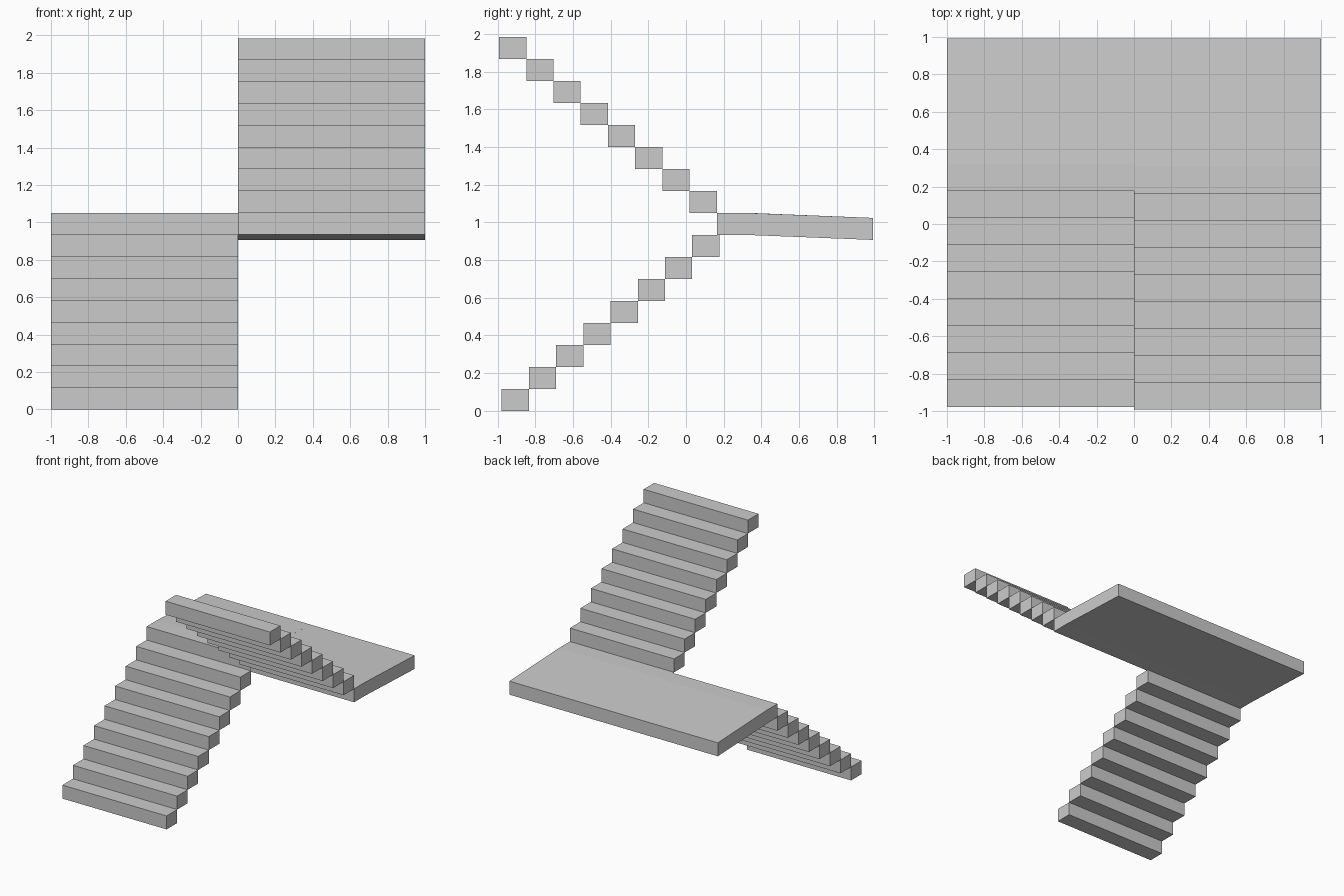
import bpy, bmesh

if "Cube" in bpy.data.objects:
    bpy.data.objects.remove(bpy.data.objects["Cube"])

RISE = 1.984 / 17      # height of one step
RUN = 0.1444           # depth of one step


def prism(name, corners, z_bottom):
    """Solid from a plan outline (x, y, z offset), one riser thick."""
    bm = bmesh.new()
    low = [bm.verts.new((x, y, z_bottom + dz)) for x, y, dz in corners]
    high = [bm.verts.new((x, y, z_bottom + RISE + dz)) for x, y, dz in corners]
    bm.faces.new(low[::-1])
    bm.faces.new(high)
    n = len(corners)
    for i in range(n):
        j = (i + 1) % n
        bm.faces.new((low[i], low[j], high[j], high[i]))
    bmesh.ops.recalc_face_normals(bm, faces=bm.faces[:])
    mesh = bpy.data.meshes.new(name)
    bm.to_mesh(mesh)
    bm.free()
    ob = bpy.data.objects.new(name, mesh)
    bpy.context.collection.objects.link(ob)
    return ob


def step(name, x0, x1, y0, z0):
    y1 = y0 + RUN
    prism(name, [(x0, y0, 0), (x1, y0, 0), (x1, y1, 0), (x0, y1, 0)], z0)


LOWER_Y = -0.978       # front of the lowest step
UPPER_Y = -0.992       # front of the highest step

# Two flights of nine blocks; the ninth of each is level with the landing
for i in range(9):
    step(f"lower_step_{i + 1}", -1, 0, LOWER_Y + i * RUN, i * RISE)
    step(f"upper_step_{i + 1}", 0, 1, UPPER_Y + (8 - i) * RUN, (8 + i) * RISE)

# Landing slab, falling slightly towards the back
left_y, right_y = LOWER_Y + 9 * RUN, UPPER_Y + 9 * RUN
DROP, BACK = -0.027, 0.992
prism("landing_left", [(-1, left_y, 0), (0, left_y, 0),
                       (0, BACK, DROP), (-1, BACK, DROP)], 8 * RISE)
prism("landing_right", [(0, right_y, 0), (1, right_y, 0),
                        (1, BACK, DROP), (0, BACK, DROP)], 8 * RISE)
